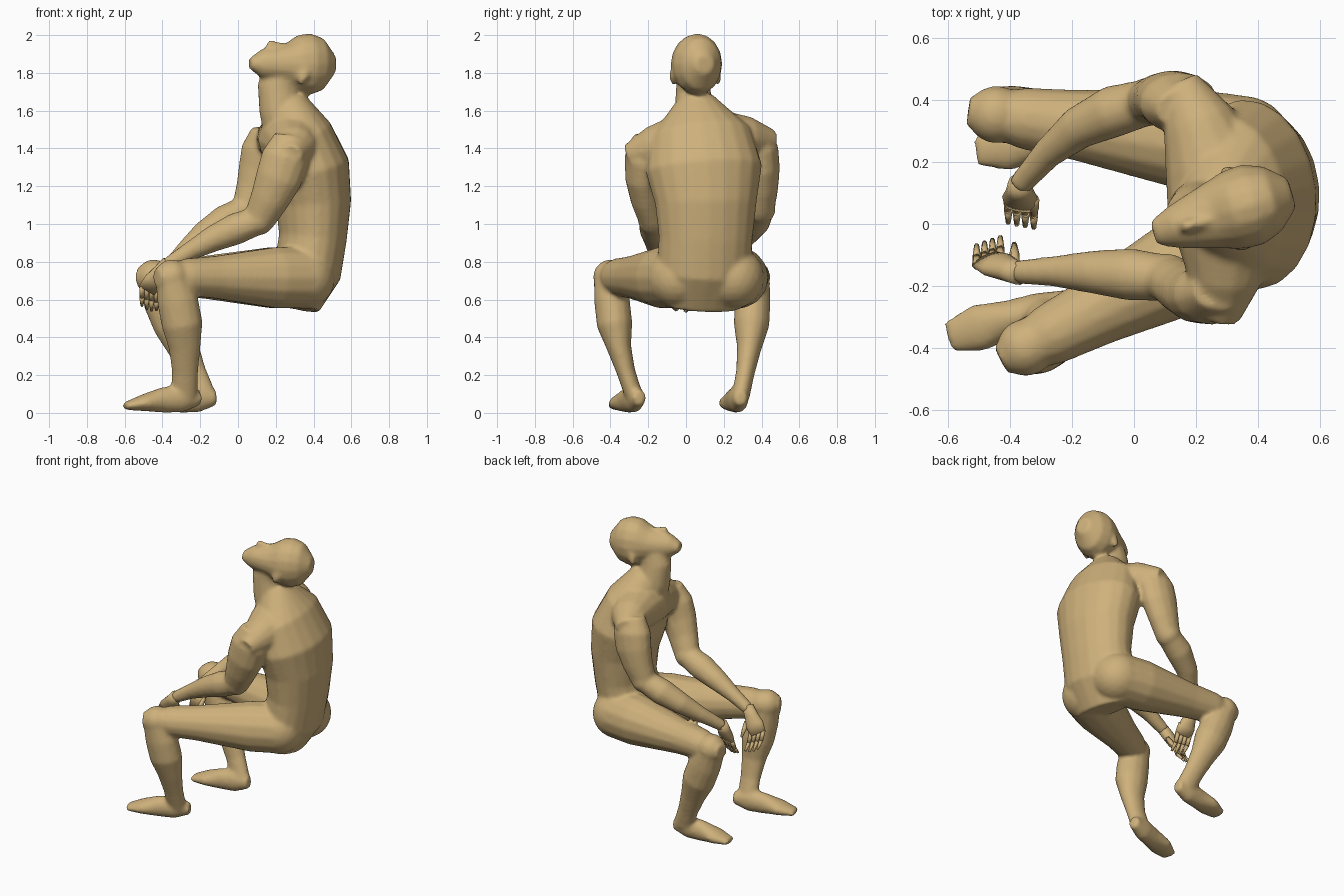
import bpy, bmesh, math
from mathutils import Matrix, Vector

if "Cube" in bpy.data.objects:
    bpy.data.objects.remove(bpy.data.objects["Cube"])

clay = bpy.data.materials.new("sand_clay")
clay.use_nodes = True
clay.diffuse_color = (0.62, 0.44, 0.2, 1)
clay.node_tree.nodes["Principled BSDF"].inputs["Base Color"].default_value = clay.diffuse_color

ACROSS = Vector((0, 1, 0))
DOWN = Vector((0, 0, -1))
STRAIGHT = Vector((0, 0, 0))


def limb(bm, start, end, widths, depths=None, bow=STRAIGHT, side=ACROSS, sides=14):
    """Skin evenly spaced elliptical rings from start to end, bowed sideways in the middle."""
    start, end, bow, side = Vector(start), Vector(end), Vector(bow), Vector(side)
    last = len(widths) - 1
    loops = []
    for i, (width, depth) in enumerate(zip(widths, depths or widths)):
        phase = math.pi * i / last
        centre = start.lerp(end, i / last) + bow * math.sin(phase)
        tangent = (end - start + bow * math.pi * math.cos(phase)).normalized()
        u = (side - tangent * side.dot(tangent)).normalized()
        w = tangent.cross(u)
        angles = [math.tau * k / sides for k in range(sides)]
        loops.append([bm.verts.new(centre + u * width * math.cos(a) + w * depth * math.sin(a))
                      for a in angles])
    for lower, upper in zip(loops, loops[1:]):
        for k in range(sides):
            following = (k + 1) % sides
            bm.faces.new((lower[k], lower[following], upper[following], upper[k]))
    bm.faces.new(loops[0][::-1])
    bm.faces.new(loops[-1])


def joint_ball(bm, centre, radius):
    bmesh.ops.create_icosphere(bm, subdivisions=3, radius=radius,
                               matrix=Matrix.Translation(centre))


def finish(bm, name):
    """Turn the part into a smooth clay object."""
    bmesh.ops.recalc_face_normals(bm, faces=bm.faces)
    mesh = bpy.data.meshes.new(name)
    bm.to_mesh(mesh)
    bm.free()
    mesh.materials.append(clay)
    for polygon in mesh.polygons:
        polygon.use_smooth = True
    part = bpy.data.objects.new(name, mesh)
    bpy.context.collection.objects.link(part)
    return part


def arm(bm, shoulder, elbow, wrist, upper_bow, lower_bow):
    limb(bm, shoulder, elbow, widths=(.07, .1, .095, .085, .075),
         depths=(.09, .13, .125, .105, .085), bow=upper_bow)
    joint_ball(bm, elbow, .08)
    limb(bm, elbow, wrist, widths=(.075, .085, .07, .05, .038), bow=lower_bow)


def leg(bm, hip, knee, ankle, heel, toe, calf_bow):
    # Buttock, thigh, then shin with its calf behind
    joint_ball(bm, hip, .165)
    limb(bm, hip, knee, widths=(.165, .165, .14, .115, .1, .05))
    shin_top = Vector(knee) - (Vector(knee) - Vector(hip)).normalized() * .09
    joint_ball(bm, shin_top, .093)
    limb(bm, shin_top, ankle, widths=(.09, .095, .095, .065, .05, .048),
         depths=(.09, .11, .11, .085, .07, .07), bow=calf_bow)
    # Foot tapering from the instep to flat toes
    heel, toe = Vector(heel), Vector(toe)
    limb(bm, heel, toe, widths=(.035, .055, .06, .078, .05),
         depths=(.04, .075, .068, .045, .02), bow=-DOWN * .01, side=DOWN.cross(toe - heel))


def hand(name, wrist, knuckles, spread, curl):
    """Hanging hand: palm, four bent fingers and a thumb."""
    bm = bmesh.new()
    wrist, knuckles, curl = Vector(wrist), Vector(knuckles), Vector(curl)
    spread = Vector(spread).normalized()
    limb(bm, wrist.lerp(knuckles, -.2), wrist.lerp(knuckles, 1.1),
         widths=(.036, .045, .06, .055), depths=(.036, .037, .034, .018), side=spread)
    for finger in range(4):
        base = knuckles + spread * (finger - 1.5) * .028
        joint = base + DOWN * .06 + curl * .025
        tip = base + DOWN * (.12 - .01 * abs(finger - 1.5)) + curl * .065
        limb(bm, base, joint, widths=(.015, .014), side=spread, sides=6)
        limb(bm, joint, tip, widths=(.014, .008), side=spread, sides=6)
    thumb = wrist.lerp(knuckles, .5) + spread * .045
    limb(bm, thumb, thumb + DOWN * .085 + curl * .06, widths=(.018, .016, .008),
         side=spread, sides=6)
    finish(bm, name)


body = bmesh.new()

# Torso with a curved back
limb(body, start=(.32, .08, .56), end=(.25, .05, 1.66),
     widths=(.2, .25, .25, .27, .31, .27, .1), depths=(.11, .18, .18, .2, .22, .18, .1),
     bow=(.115, .04, 0), side=(-.1, 1, .09), sides=20)

# Shoulder girdle, turned and slightly tilted
limb(body, start=(.28, -.31, 1.36), end=(.15, .46, 1.44),
     widths=(.06, .12, .16, .18, .16, .12, .06), depths=(.06, .12, .15, .16, .15, .12, .06),
     bow=(.07, 0, .045), side=(1, 0, 0))

# Neck
limb(body, start=(.26, .05, 1.5), end=(.24, .03, 1.84), widths=(.12, .105, .09, .08),
     depths=(.13, .11, .11, .1), bow=(-.04, 0, 0))

# Head from chin to crown, tipped backwards
face_side = (-.2, 1, 0)
limb(body, start=(.063, -.03, 1.85), end=(.51, .1, 1.845),
     widths=(.04, .07, .09, .11, .13, .135, .11, .05),
     depths=(.03, .077, .09, .11, .155, .163, .14, .05), side=face_side, sides=16)

# Nose and ears
limb(body, start=(.24, .01, 1.93), end=(.155, -.01, 1.955), widths=(.018, .022),
     depths=(.03, .025), side=face_side, sides=8)
for x, y in ((.33, -.07), (.29, .17)):
    limb(body, start=(x, y, 1.74), end=(x + .03, y, 1.82), widths=(.012, .018, .013),
         depths=(.014, .03, .025), sides=8)

# Arms resting forwards
arm(body, shoulder=(.28, -.21, 1.46), elbow=(.11, -.175, 1.02), wrist=(-.38, -.155, .78),
    upper_bow=(.02, -.035, 0), lower_bow=(0, .01, .02))
arm(body, shoulder=(.16, .37, 1.5), elbow=(.05, .395, 1.08), wrist=(-.37, .125, .77),
    upper_bow=(.02, .02, 0), lower_bow=(-.02, .05, .02))

# Legs bent at the knee
leg(body, hip=(.35, -.04, .715), knee=(-.43, -.44, .72), ankle=(-.285, -.275, .09),
    heel=(-.2, -.245, .08), toe=(-.6, -.365, .035), calf_bow=(.03, -.03, 0))
leg(body, hip=(.35, .25, .715), knee=(-.535, .365, .72), ankle=(-.185, .29, .09),
    heel=(-.115, .29, .08), toe=(-.51, .235, .035), calf_bow=(0, .02, 0))

# Blend the limbs into one continuous skin
skin = finish(body, "body")
remesh = skin.modifiers.new("blend", 'REMESH')
remesh.mode = 'VOXEL'
remesh.voxel_size = .012
remesh.use_smooth_shade = True
relax = skin.modifiers.new("relax", 'SMOOTH')
relax.iterations = 7

hand("near_hand", wrist=(-.385, -.155, .775), knuckles=(-.47, -.12, .66),
     spread=(1, .35, -.3), curl=ACROSS)
hand("far_hand", wrist=(-.37, .12, .765), knuckles=(-.365, .06, .65),
     spread=(1, -.2, 0), curl=-ACROSS)
